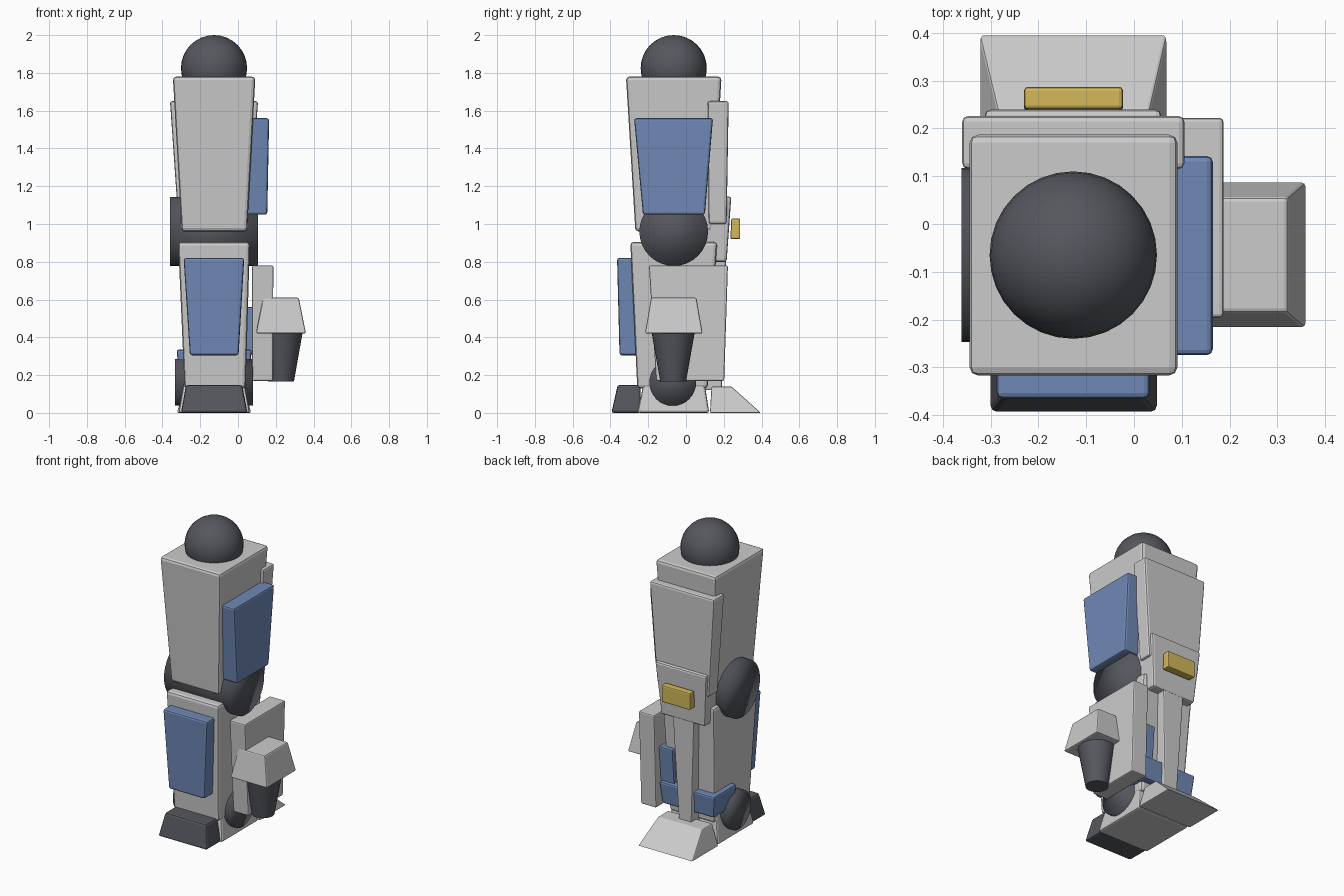
import bpy, bmesh, math
from mathutils import Matrix

if "Cube" in bpy.data.objects:
    bpy.data.objects.remove(bpy.data.objects["Cube"])

CX, CY = -0.127, -0.065  # axis of the leg


def mat(name, c):
    m = bpy.data.materials.new(name)
    m.diffuse_color = (*c, 1)
    m.use_nodes = True
    m.node_tree.nodes["Principled BSDF"].inputs["Base Color"].default_value = m.diffuse_color
    return m


BLUE = mat("blue", (0.16, 0.25, 0.47))
DARK = mat("dark", (0.09, 0.095, 0.11))
GOLD = mat("gold", (0.65, 0.48, 0.10))


def make(name, bm, material=None):
    me = bpy.data.meshes.new(name)
    bm.to_mesh(me)
    bm.free()
    ob = bpy.data.objects.new(name, me)
    bpy.context.collection.objects.link(ob)
    if material:
        me.materials.append(material)
    return ob


def block(name, z0, bottom, z1, top, material=None, bevel=0.012):
    """Bevelled tapered box; bottom and top are (x0, x1, y0, y1)."""
    bm = bmesh.new()
    rings = []
    for z, (a, b, c, d) in ((z0, bottom), (z1, top)):
        rings.append([bm.verts.new((x, y, z)) for x, y in ((a, c), (b, c), (b, d), (a, d))])
    lo, hi = rings
    bm.faces.new(lo[::-1])
    bm.faces.new(hi)
    for i in range(4):
        j = (i + 1) % 4
        bm.faces.new((lo[i], lo[j], hi[j], hi[i]))
    ob = make(name, bm, material)
    if bevel:
        m = ob.modifiers.new("edge", "BEVEL")
        m.width, m.segments = bevel, 2
    return ob


def cone(name, loc, r0, r1, depth, material=None, along_x=False, flat_caps=True):
    bm = bmesh.new()
    rot = Matrix.Rotation(math.pi / 2, 4, 'Y') if along_x else Matrix()
    bmesh.ops.create_cone(bm, cap_ends=True, segments=32, radius1=r0, radius2=r1,
                          depth=depth, matrix=Matrix.Translation(loc) @ rot)
    for f in bm.faces:
        f.smooth = len(f.verts) == 4 or not flat_caps
    return make(name, bm, material)


# hip ball
bm = bmesh.new()
bmesh.ops.create_uvsphere(bm, u_segments=32, v_segments=16, radius=0.175,
                          matrix=Matrix.Translation((CX, CY, 1.825)))
for f in bm.faces:
    f.smooth = True
make("hip_ball", bm, DARK)

# thigh with its rear and side plates
block("thigh", 0.96, (-0.298, 0.048, -0.268, 0.14), 1.78, (-0.345, 0.092, -0.318, 0.188), bevel=0.018)
block("thigh_rear_plate", 1.0, (-0.315, 0.06, 0.12, 0.215), 1.65, (-0.36, 0.106, 0.115, 0.226))
block("thigh_side_plate", 1.05, (0.045, 0.155, -0.228, 0.10), 1.56, (0.06, 0.165, -0.275, 0.143), BLUE)

# knee joint, pin and rear guard
cone("knee_joint", (CX, CY, 0.96), 0.182, 0.182, 0.468, DARK, True, False)
cone("knee_pin", (CX, -0.2, 0.95), 0.036, 0.036, 0.2)
block("knee_rear_guard", 0.80, (-0.285, 0.03, 0.10, 0.215), 1.145, (-0.313, 0.058, 0.10, 0.24))
block("rear_marker", 0.92, (-0.23, -0.023, 0.235, 0.287), 1.03, (-0.23, -0.023, 0.24, 0.287), GOLD, 0.008)

# shin with plates
block("shin", 0.13, (-0.283, 0.04, -0.258, 0.115), 0.905, (-0.317, 0.063, -0.295, 0.165), bevel=0.018)
block("shin_front_plate", 0.305, (-0.255, 0.003, -0.352, -0.25), 0.82, (-0.288, 0.033, -0.365, -0.26), BLUE)
block("calf_strip", 0.12, (-0.17, -0.08, 0.05, 0.19), 0.83, (-0.205, -0.05, 0.05, 0.212), bevel=0.008)
block("calf_plate", 0.31, (-0.02, 0.08, 0.05, 0.15), 0.56, (-0.02, 0.085, 0.05, 0.17), BLUE, 0.008)
block("ankle_band", 0.19, (-0.312, 0.06, -0.05, 0.16), 0.335, (-0.325, 0.073, -0.06, 0.175), BLUE)

# side pod and nozzle
block("side_pod", 0.17, (0.075, 0.185, -0.158, 0.202), 0.78, (0.075, 0.187, -0.196, 0.222), bevel=0.008)
block("nozzle_housing", 0.42, (0.095, 0.36, -0.217, 0.088), 0.61, (0.133, 0.322, -0.185, 0.055), bevel=0.008)
cone("nozzle", (0.228, CY - 0.003, 0.295), 0.068, 0.114, 0.26, DARK)

# ankle and three-part foot
cone("ankle_joint", (CX, -0.07, 0.162), 0.124, 0.124, 0.415, DARK, True, False)
block("foot_middle", 0, (-0.315, 0.063, -0.257, 0.123), 0.18, (-0.283, 0.03, -0.22, 0.095))
block("toe", 0, (-0.302, 0.05, -0.395, -0.24), 0.148, (-0.275, 0.022, -0.362, -0.24), DARK)
block("heel", 0, (-0.323, 0.069, 0.127, 0.397), 0.14, (-0.285, 0.033, 0.135, 0.24), bevel=0.006)
